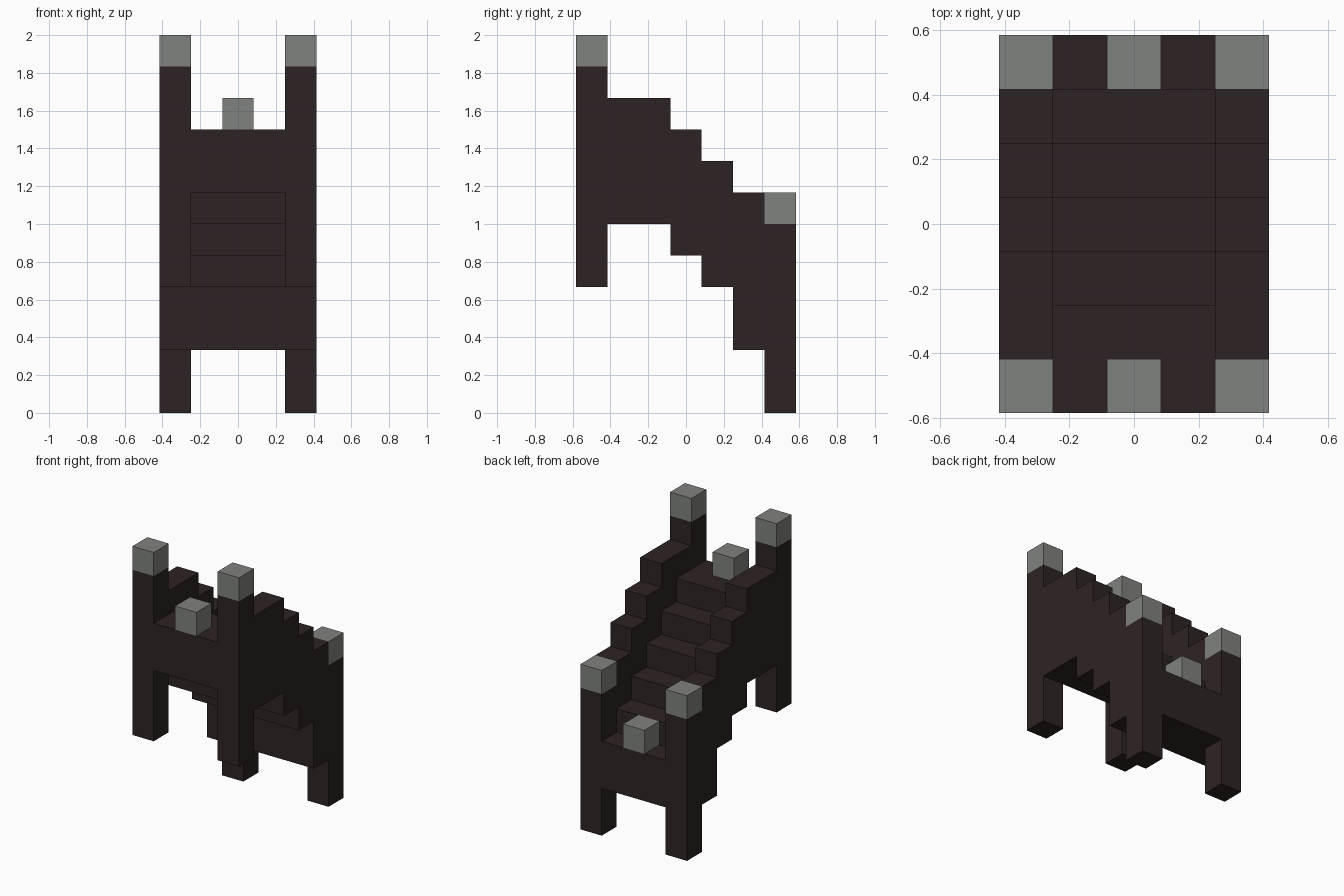
import bpy
import bmesh

U = 1 / 6          # one block
HALF_LENGTH = 3.5  # blocks from the centre to the front

cube = bpy.data.objects.get("Cube")
if cube:
    bpy.data.objects.remove(cube, do_unlink=True)


def material(name, colour):
    mat = bpy.data.materials.new(name)
    mat.use_nodes = True
    mat.diffuse_color = colour
    mat.node_tree.nodes["Principled BSDF"].inputs["Base Color"].default_value = colour
    return mat


dark_wood = material("dark wood", (0.027, 0.017, 0.017, 1))
grey_stone = material("grey stone", (0.216, 0.223, 0.209, 1))


def stepped_slab(name, columns, x0, x1, mat):
    """Extrude a stepped side profile, one (bottom, top) pair per block of depth."""
    lower, upper = [], []
    for i, (bottom, top) in enumerate(columns):
        for y in (i, i + 1):
            lower.append((y, bottom))
            upper.append((y, top))
    outline = []
    for p in lower + upper[::-1]:
        if not outline or p != outline[-1]:
            outline.append(p)
    bm = bmesh.new()
    verts = [bm.verts.new((x0 * U, (y - HALF_LENGTH) * U, z * U)) for y, z in outline]
    face = bm.faces.new(verts)
    out = bmesh.ops.extrude_face_region(bm, geom=[face])
    moved = [v for v in out["geom"] if isinstance(v, bmesh.types.BMVert)]
    bmesh.ops.translate(bm, verts=moved, vec=((x1 - x0) * U, 0, 0))
    bmesh.ops.recalc_face_normals(bm, faces=bm.faces)
    mesh = bpy.data.meshes.new(name)
    bm.to_mesh(mesh)
    bm.free()
    mesh.materials.append(mat)
    obj = bpy.data.objects.new(name, mesh)
    bpy.context.collection.objects.link(obj)


def block(name, x, y, z):
    """One stone block centred on column x, with its base at z."""
    bpy.ops.mesh.primitive_cube_add(size=U, location=(x * U, y * U, (z + 0.5) * U))
    obj = bpy.context.object
    obj.name = name
    obj.data.materials.append(grey_stone)


# Side walls with their posts and legs, front to back
wall = [(4, 11), (6, 10), (6, 10), (5, 9), (4, 8), (2, 7), (0, 6)]
for side, x0 in (("left", 1.5), ("right", -2.5)):
    stepped_slab(side + "_wall", wall, x0, x0 + 1, dark_wood)

# Staircase between the walls, with its stepped underside
stairs = [(7, 9), (6, 9), (6, 8), (5, 7), (4, 6), (2, 5), (2, 4)]
stepped_slab("staircase", stairs, -1.5, 1.5, dark_wood)

# Stone caps on the posts and a stone block at each end of the stairs
for end, y, cap_z, block_z in (("front", -3, 11, 9), ("back", 3, 6, 4)):
    block(end + "_left_cap", 2, y, cap_z)
    block(end + "_right_cap", -2, y, cap_z)
    block(end + "_centre_block", 0, y, block_z)
